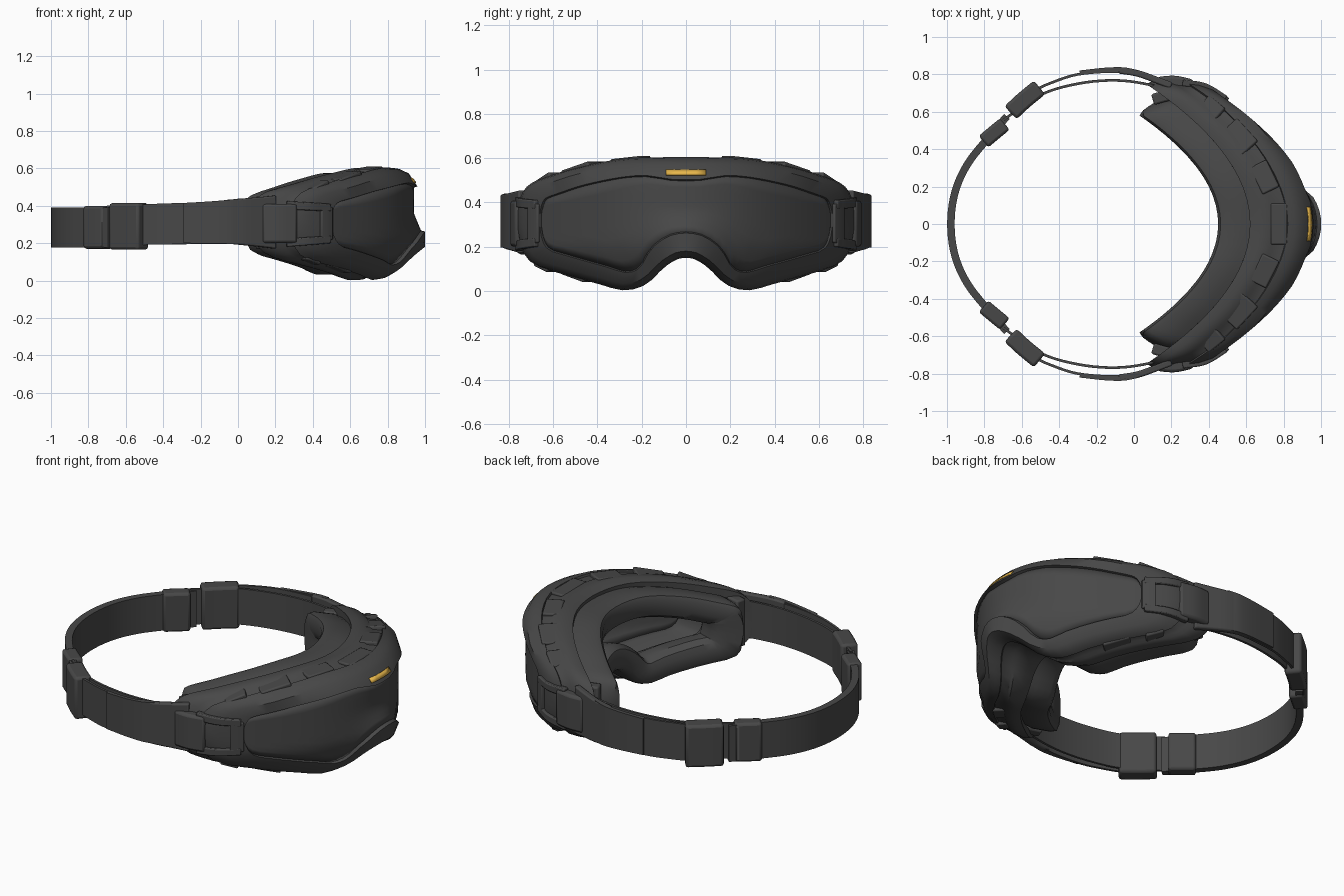
import bpy, bmesh, math
from mathutils import Vector

cube = bpy.data.objects.get("Cube")
if cube:
    bpy.data.objects.remove(cube, do_unlink=True)


def material(name, rgb):
    m = bpy.data.materials.new(name)
    m.use_nodes = True
    m.diffuse_color = (*rgb, 1)
    m.node_tree.nodes["Principled BSDF"].inputs["Base Color"].default_value = (*rgb, 1)
    return m


DARK = material("charcoal", (0.064, 0.064, 0.064))
GOLD = material("gold", (0.8, 0.47, 0.07))


def finish(name, verts, faces, mat=DARK, angle=38):
    """Turn points and faces into a clean, smooth-by-angle object."""
    bm = bmesh.new()
    vs = [bm.verts.new(v) for v in verts]
    for f in faces:
        bm.faces.new([vs[i] for i in f])
    bmesh.ops.remove_doubles(bm, verts=bm.verts, dist=0.0005)
    bmesh.ops.recalc_face_normals(bm, faces=bm.faces)
    me = bpy.data.meshes.new(name)
    bm.to_mesh(me)
    bm.free()
    me.materials.append(mat)
    me.polygons.foreach_set("use_smooth", [True] * len(me.polygons))
    me.set_sharp_from_angle(angle=math.radians(angle))
    ob = bpy.data.objects.new(name, me)
    bpy.context.collection.objects.link(ob)
    return ob


def spline(pts, t):
    """Catmull-Rom point at key position t."""
    i = min(int(t), len(pts) - 2)
    u = t - i
    p1, p2 = pts[i], pts[i + 1]
    p0 = pts[i - 1] if i else p1 * 2 - p2
    p3 = pts[i + 2] if i + 2 < len(pts) else p2 * 2 - p1
    return 0.5 * (2 * p1 + (p2 - p0) * u + (2 * p0 - 5 * p1 + 4 * p2 - p3) * u * u
                  + (3 * p1 - p0 - 3 * p2 + p3) * u ** 3)


# Half outline of the mask in (y, z), top centre to nose bridge
KEYS = [Vector(p) for p in (
    (0, .603), (.25, .6), (.45, .568), (.6, .525), (.72, .47), (.765, .35),
    (.75, .21), (.69, .122), (.56, .077), (.4, .033), (.28, .003), (.18, .03),
    (.1, .105), (.04, .143), (0, .15))]
M = 20
SIDE = 5
half = [spline(KEYS, SIDE * i / M) for i in range(M)]
half += [spline(KEYS, SIDE + (len(KEYS) - 1 - SIDE) * i / M) for i in range(M + 1)]
outline = half + [Vector((-p.x, p.y)) for p in reversed(half[1:-1])]
N = len(outline)

# Inward directions, softened so deep insets stay clean
inward = []
for i in range(N):
    d = outline[(i + 1) % N] - outline[i - 1]
    inward.append(Vector((d.y, -d.x)).normalized())
for _ in range(3):
    inward = [(inward[i - 1] + 2 * inward[i] + inward[(i + 1) % N]).normalized() for i in range(N)]


def depth_x(y, z, d):
    """x of the curved mask: 0 = front face, 1 = frame back, 2 = foam back."""
    front = .96 - 1.05 * y * y - .5 * max(0, .2 - z) - .75 * max(0, z - .51)
    front += .05 * math.exp(-(y / .15) ** 2) * min(1, max(0, (.36 - z) / .12))
    frame = .62 - .99 * y * y
    foam = max(.45 - 1.25 * y * y, .03)
    return front + (frame - front) * d if d < 1 else frame + (foam - frame) * (d - 1)


def loop(inset, scale, d, off=0, bridge=0):
    """Outline moved inward; bridge thickens it at the brow and nose."""
    ring = []
    for p, n in zip(outline, inward):
        extra = bridge * math.exp(-(p.x / .14) ** 4) * (1 if p.y > .4 else 1.6)
        q = p + n * (inset + extra)
        y = q.x * scale
        ring.append(Vector((depth_x(y, q.y, d) + off, y, q.y)))
    return ring


def torus(name, layers):
    """Skin a closed chain of outline loops."""
    rings = [loop(*l) for l in layers]
    k = len(rings)
    faces = [(r * N + i, r * N + (i + 1) % N, (r + 1) % k * N + (i + 1) % N, (r + 1) % k * N + i)
             for r in range(k) for i in range(N)]
    return finish(name, [v for r in rings for v in r], faces)


# Frame with stepped outer ridges
torus("frame", [
    (.09, .96, 0, -.035, .02), (.08, .965, 0, 0, .02), (.03, 1, 0), (.006, 1, .12),
    (0, 1, .25), (.012, 1, .29), (.01, 1, .5), (0, 1, .55), (0, 1, .8), (.016, 1, 1),
    (.06, 1, 1), (.1, .96, .3, 0, .02)])

# Padded face foam with a broad rounded rear cushion
torus("face_foam", [
    (.05, .94, .8), (.028, .91, 1.2), (.028, .855, 1.75), (.038, .835, 1.92), (.06, .825, 2),
    (.12, .825, 2), (.155, .83, 1.93), (.175, .85, 1.7), (.16, .9, 1.2), (.11, .93, .8)])

# Lens, a curved sheet spanning the frame opening
rim = loop(.085, .96, 0, 0, .02)
columns = [(rim[i], rim[2 * M - i]) for i in range(M + 1)]
flip = Vector((1, -1, 1))
columns = [(a * flip, b * flip) for a, b in reversed(columns[1:])] + columns
ROWS = 8
verts, faces = [], []
for a, b in columns:
    for r in range(ROWS + 1):
        p = a.lerp(b, r / ROWS)
        verts.append((depth_x(p.y, p.z, 0) - .02, p.y, p.z))
for c in range(len(columns) - 1):
    for r in range(ROWS):
        i = c * (ROWS + 1) + r
        faces.append((i, i + 1, i + ROWS + 2, i + ROWS + 1))
lens = finish("lens", verts, faces)
shell = lens.modifiers.new("thickness", "SOLIDIFY")
shell.thickness = .012


def ribbon(name, path, thick, low, high, steps=5, bevel=0):
    """Upright band along an (x, y) path; low and high are (start, end) heights."""
    keys = [Vector(p) for p in path]
    n = (len(keys) - 1) * steps
    pts = [spline(keys, i / steps) for i in range(n + 1)]
    verts, faces = [], []
    for i, p in enumerate(pts):
        d = (pts[min(i + 1, n)] - pts[max(i - 1, 0)]).normalized()
        o = Vector((-d.y, d.x)) * thick / 2
        z0 = low[0] + (low[1] - low[0]) * i / n
        z1 = high[0] + (high[1] - high[0]) * i / n
        verts += [(*(p + o), z0), (*(p + o), z1), (*(p - o), z1), (*(p - o), z0)]
        if i:
            a = 4 * i
            faces += [(a - 4 + j, a - 4 + (j + 1) % 4, a + (j + 1) % 4, a + j) for j in range(4)]
    faces += [(0, 1, 2, 3), (4 * n, 4 * n + 1, 4 * n + 2, 4 * n + 3)]
    ob = finish(name, verts, faces)
    if bevel:
        m = ob.modifiers.new("bevel", "BEVEL")
        m.width, m.segments = bevel, 2


def vent(name, y, z, size, tilt=0, d=.5):
    """Raised block following the curve of the frame."""
    sx, sy, sz = (s / 2 for s in size)
    corners = [(a * sx, b * sy, c * sz) for c in (-1, 1) for a, b in ((-1, -1), (1, -1), (1, 1), (-1, 1))]
    faces = [(0, 1, 2, 3), (4, 5, 6, 7)] + [(i, (i + 1) % 4, 4 + (i + 1) % 4, 4 + i) for i in range(4)]
    ob = finish(name, corners, faces)
    ob.location = (depth_x(y, z, d), y, z)
    ob.rotation_euler = (tilt, 0, math.atan(2 * y))
    m = ob.modifiers.new("bevel", "BEVEL")
    m.width, m.segments = .008, 2


# Badge strip lying on the sloped brow
verts = [(depth_x(y, z, 0) + .001, y, z) for y in (-.09, -.045, 0, .045, .09) for z in (.523, .547)]
badge = finish("brow_badge", verts, [(i, i + 2, i + 3, i + 1) for i in range(0, 8, 2)], GOLD)
plate = badge.modifiers.new("thickness", "SOLIDIFY")
plate.thickness, plate.offset = .006, 0

vent("brow_vent", 0, .59, (.09, .22, .03), 0, .45)

# Rear strap around the back of the head
back = [(-.68, .575), (-.78, .46), (-.89, .32), (-.957, .17)]
back = back + [(-.979, 0)] + [(x, -y) for x, y in reversed(back)]
ribbon("rear_strap", back, .04, (.178, .178), (.392, .392))

for s, side in ((1, "left"), (-1, "right")):
    def band(part, path, *args, **kw):
        ribbon(side + "_" + part, [(x, s * y) for x, y in path], *args, **kw)

    # Frame vents above and below
    vent(side + "_top_vent", s * .25, .588, (.1, .16, .03), -s * .1)
    vent(side + "_upper_vent", s * .46, .55, (.13, .17, .03), -s * .25)
    vent(side + "_outer_vent", s * .61, .502, (.11, .12, .03), -s * .4)
    vent(side + "_lower_vent", s * .48, .072, (.1, .15, .03), s * .26)
    vent(side + "_cheek_vent", s * .62, .113, (.1, .1, .03), s * .3)

    # Doubled side strap and its adjusters
    band("inner_strap", [(-.7, .555), (-.5, .69), (-.3, .75), (-.1, .768), (.08, .745), (.2, .7)],
         .014, (.19, .2), (.4, .42))
    band("outer_strap", [(-.53, .715), (-.45, .752), (-.3, .8), (-.1, .815), (.04, .795)],
         .014, (.19, .2), (.405, .425))
    band("strap_slider", [(-.66, .595), (-.59, .66), (-.505, .73)], .095, (.165, .165), (.415, .415), bevel=.015)
    band("strap_keeper", [(-.805, .44), (-.745, .49), (-.69, .535)], .08, (.17, .17), (.4, .4), bevel=.015)
    band("strap_end", [(-.29, .81), (-.15, .825), (-.05, .826), (.02, .81)], .022, (.2, .195), (.415, .44))

    # Clip joining strap to frame
    band("clip_plate", [(-.08, .822), (.02, .805), (.12, .77), (.2, .74)], .035, (.2, .17), (.43, .455), bevel=.008)
    band("clip_block", [(.13, .75), (.22, .755), (.31, .735)], .075, (.2, .2), (.41, .41), bevel=.015)
    band("clip_hook", [(.1, .665), (.17, .685), (.24, .7)], .06, (.17, .17), (.45, .45), bevel=.01)
    for part, start, end in (("upper_arm", .39, .37), ("lower_arm", .19, .2)):
        band(part, [(.26, .755), (.38, .735), (.49, .67)], .035,
             (start - .01, end), (start + .035, end + .04), bevel=.006)
    band("arm_bridge", [(.44, .705), (.47, .685), (.5, .66)], .03, (.2, .22), (.41, .39), bevel=.006)
